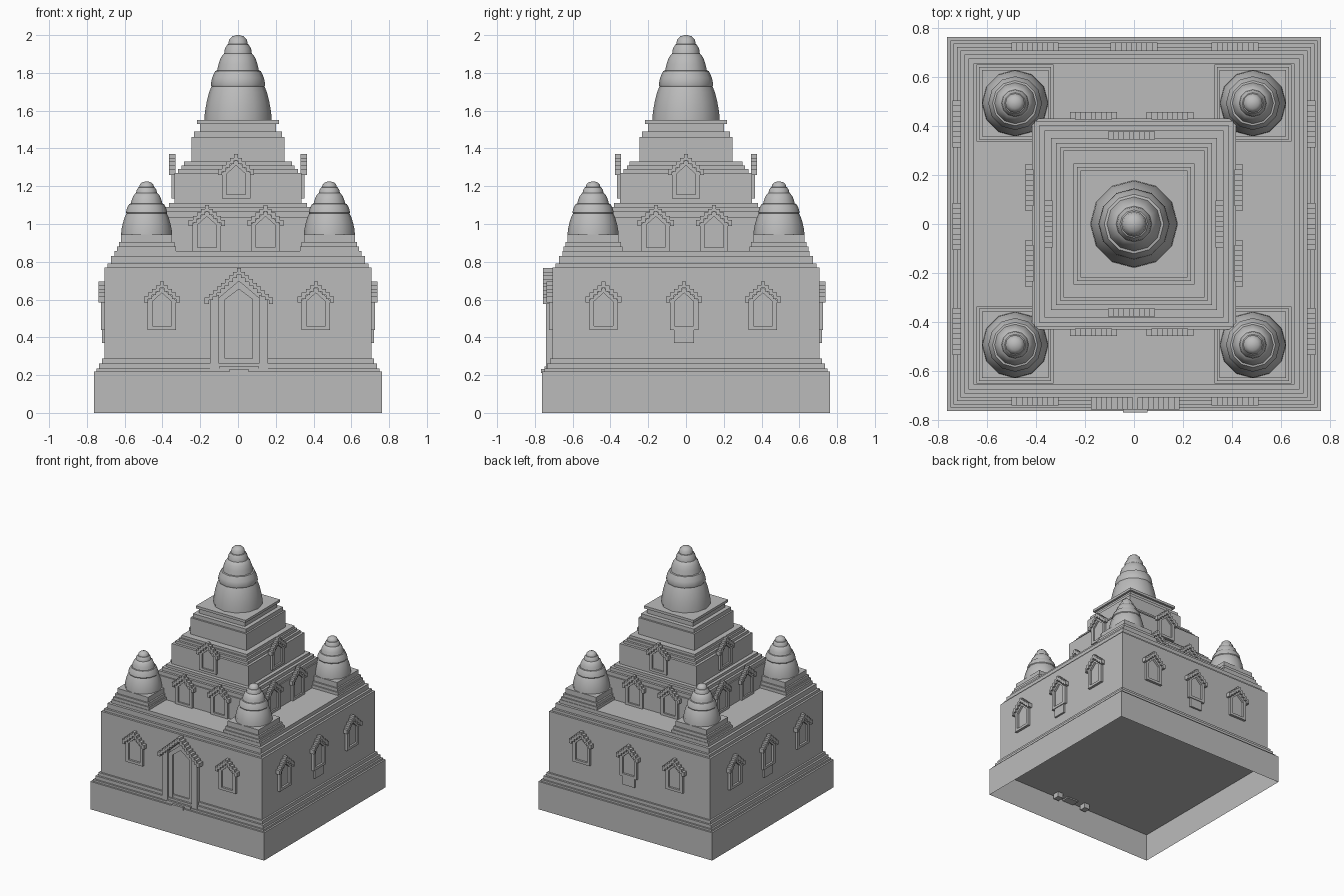
import bpy, bmesh, math
from mathutils import Matrix

cube = bpy.data.objects.get("Cube")
if cube:
    bpy.data.objects.remove(cube, do_unlink=True)

stone = bpy.data.materials.new("grey stone")
stone.use_nodes = True
GREY = (0.5, 0.5, 0.5, 1)
stone.diffuse_color = GREY
stone.node_tree.nodes["Principled BSDF"].inputs["Base Color"].default_value = GREY


def finish(name, bm, smooth=False, turn=0.0):
    """Turn a bmesh into an object, rotated about the z axis."""
    bmesh.ops.recalc_face_normals(bm, faces=bm.faces)
    bm.transform(Matrix.Rotation(turn, 4, 'Z'))
    mesh = bpy.data.meshes.new(name)
    bm.to_mesh(mesh)
    bm.free()
    mesh.materials.append(stone)
    if smooth:
        mesh.shade_smooth()
        mesh.set_sharp_from_angle(angle=math.radians(36))
    obj = bpy.data.objects.new(name, mesh)
    bpy.context.collection.objects.link(obj)


def loft(bm, rings, bottom=True):
    """Join vertex rings into a skin with capped ends."""
    loops = [[bm.verts.new(p) for p in ring] for ring in rings]
    for a, b in zip(loops, loops[1:]):
        for i in range(len(a)):
            j = (i + 1) % len(a)
            bm.faces.new((a[i], a[j], b[j], b[i]))
    if bottom:
        bm.faces.new(loops[0][::-1])
    bm.faces.new(loops[-1])


def terrace(name, z, steps, extra_y=0.0, cx=0.0, cy=0.0, bottom=True):
    """Square stepped block; steps are (half width, top height)."""
    rings = []
    for half, top in steps:
        for level in (z, top):
            rings.append([(cx + sx * half, cy + sy * (half + extra_y), level)
                          for sx, sy in ((-1, -1), (1, -1), (1, 1), (-1, 1))])
        z = top
    bm = bmesh.new()
    loft(bm, rings, bottom)
    finish(name, bm)


# bulging tiers of a spire: (radius share, height share)
SPIRE = [(1, 0), (.985, .1), (.93, .22), (.86, .33), (.79, .4),
         (.81, .42), (.77, .5), (.68, .58),
         (.62, .585), (.58, .66), (.52, .73), (.43, .78),
         (.41, .785), (.39, .84), (.32, .89),
         (.29, .895), (.26, .95), (.17, .985), (.05, 1)]


def spire(name, cx, cy, z, radius, height, sides=12):
    rings = [[(cx + r * radius * math.cos(math.tau * i / sides),
               cy + r * radius * math.sin(math.tau * i / sides),
               z + t * height) for i in range(sides)] for r, t in SPIRE]
    bm = bmesh.new()
    loft(bm, rings)
    finish(name, bm, smooth=True)


def box(bm, x0, x1, y0, y1, z0, z1):
    rings = [[(x0, y0, z), (x1, y0, z), (x1, y1, z), (x0, y1, z)] for z in (z0, z1)]
    loft(bm, rings)


def arch(u, half, z0, shoulder, peak, y):
    return [(u - half, y, z0), (u + half, y, z0), (u + half, y, shoulder),
            (u, y, peak), (u - half, y, shoulder)]


def gable(bm, u, wall, top, count, depth):
    """Stepped chevron of small blocks."""
    w, drop = 0.0213, 0.0195
    for i in range(-count, count + 1):
        z = top - abs(i) * drop
        box(bm, u + (i - .5) * w, u + (i + .5) * w,
            -wall - depth, -wall + .005, z - .033, z)


def niche(name, side, u, wall, z0, top, depth=.027):
    """Gabled window frame on one side of a terrace."""
    bm = bmesh.new()
    gable(bm, u, wall, top, 4, depth)
    front, back = -wall - depth * .6, -wall + .005
    shoulder = top - .1
    outer = (u, .075, z0, shoulder, top - .03)
    inner = (u, .05, z0 + .02, shoulder - .005, top - .06)
    # frame runs from the wall, round the face and back into the opening
    loft(bm, [arch(*outer, back), arch(*outer, front),
              arch(*inner, front), arch(*inner, -wall - .004)], bottom=False)
    finish(name, bm, turn=side * math.pi / 2)


# stepped terraces
terrace("plinth", 0, [(.762, .22)], bottom=False)
terrace("main_body", .22, [(.748, .235), (.735, .262), (.72, .287), (.706, .77),
                           (.69, .79), (.673, .83), (.653, .857)])
terrace("second_terrace", .855, [(.415, 1.035), (.405, 1.065), (.387, 1.09),
                                 (.365, 1.11)], extra_y=.015)
terrace("third_terrace", 1.108, [(.337, 1.27), (.317, 1.29), (.3, 1.31),
                                 (.287, 1.33)], extra_y=.013)
terrace("spire_base", 1.328, [(.246, 1.46), (.232, 1.49), (.2, 1.53), (.217, 1.55)])
spire("main_spire", 0, 0, 1.548, .178, .452)

# corner turrets
for sx, x_name in ((-1, "right"), (1, "left")):
    for sy, y_name in ((-1, "front"), (1, "back")):
        label = y_name + "_" + x_name
        cx, cy = sx * .484, sy * .492
        terrace(label + "_turret_base", .85,
                [(.157, .88), (.147, .905), (.135, .945)], cx=cx, cy=cy)
        spire(label + "_turret_spire", cx, cy, .943, .135, .282)

# window niches on all four sides
for side, label in enumerate(("front", "left", "back", "right")):
    flip = 1 if side < 2 else -1
    across_x = side % 2 == 0
    spots = (-.403, 0, .412) if across_x else (-.437, -.01, .407)
    for i, pos in enumerate(spots):
        if label == "front" and i == 1:
            continue
        niche(f"{label}_body_niche_{i + 1}", side, pos * flip, .706, .44, .695, .033)
        if i == 1:
            bm = bmesh.new()
            u = pos * flip
            box(bm, u - .053, u + .053, -.72, -.7, .37, .445)
            finish(label + "_niche_apron", bm, turn=side * math.pi / 2)
    for i, pos in enumerate((-.165, .146) if across_x else (-.16, .148)):
        niche(f"{label}_second_niche_{i + 1}", side, pos * flip,
              .43 if across_x else .415, .855, 1.1)
    niche(label + "_third_niche", side, -.01 * flip if across_x else 0,
          .35 if across_x else .337, 1.135, 1.37)

# front doorway
bm = bmesh.new()
gable(bm, .005, .706, .766, 8, .05)
for s in (-1, 1):
    x = .005 + s * .129
    box(bm, x - .024, x + .024, -.742, -.69, .18, .625)
finish("door_gable_and_pillars", bm)

bm = bmesh.new()
outer, inner = (.005, .106, .235, .61, .7), (.005, .073, .262, .6, .655)
loft(bm, [arch(*outer, -.7), arch(*outer, -.725),
          arch(*inner, -.725), arch(*inner, -.71)], bottom=False)
finish("door_frame", bm)

bm = bmesh.new()
box(bm, -.1, .11, -.75, -.7, .225, .245)
box(bm, -.045, .055, -.767, -.7, .21, .232)
finish("door_step", bm)
